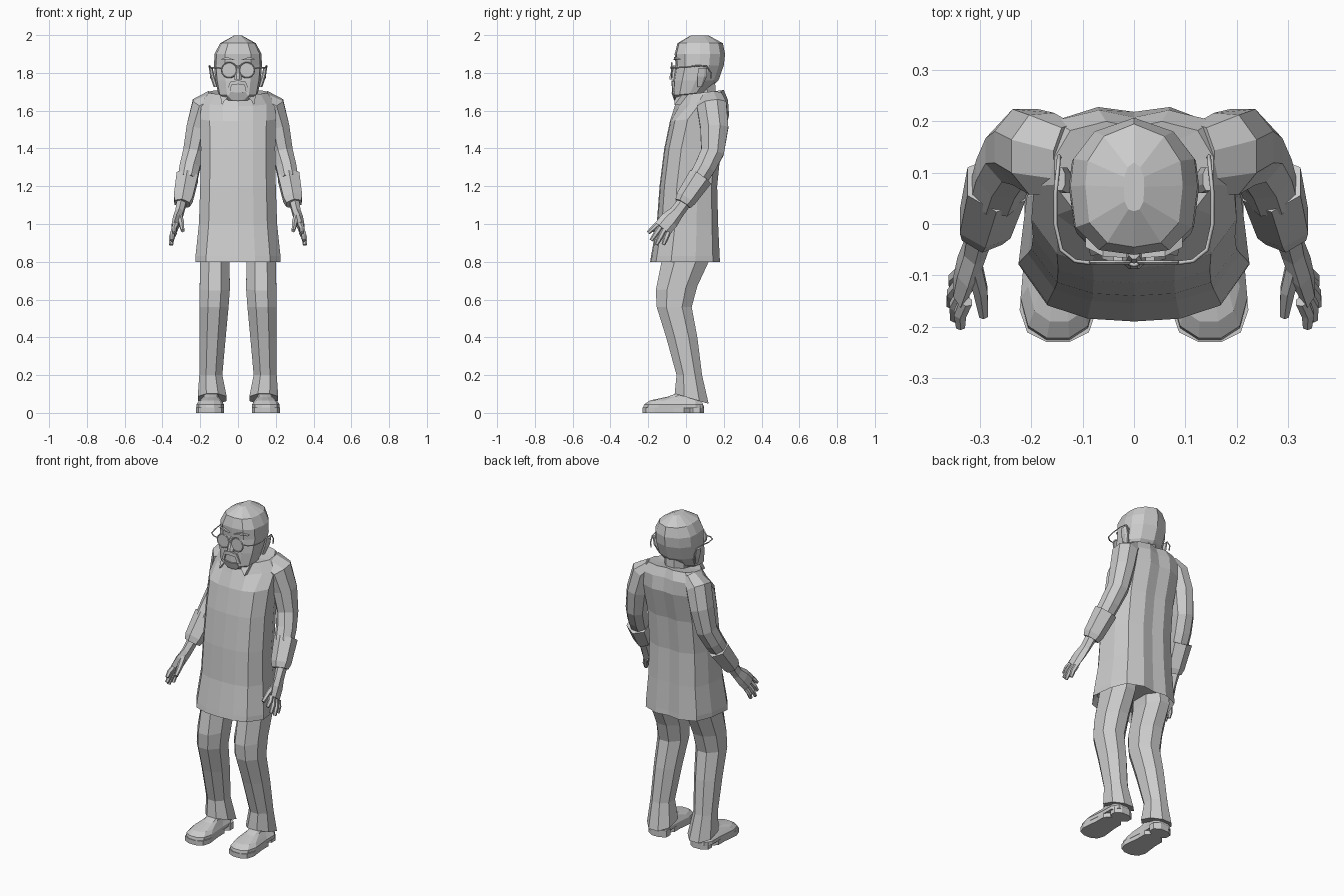
import bpy, bmesh, math
from mathutils import Vector as V


def obj(name, verts, faces, mirror=False):
    me = bpy.data.meshes.new(name)
    me.from_pydata(verts, [], faces)
    bm = bmesh.new()
    bm.from_mesh(me)
    bmesh.ops.recalc_face_normals(bm, faces=bm.faces)
    bm.to_mesh(me)
    bm.free()
    o = bpy.data.objects.new(name, me)
    bpy.context.collection.objects.link(o)
    if mirror:
        o.modifiers.new("Mirror", "MIRROR").use_mirror_merge = False
    return o


def loft(name, rings, mirror=False):
    n = len(rings[0])
    verts = [p for r in rings for p in r]
    faces = [(k * n + i, k * n + (i + 1) % n, (k + 1) * n + (i + 1) % n, (k + 1) * n + i)
             for k in range(len(rings) - 1) for i in range(n)]
    faces += [tuple(range(n)), tuple(range(len(verts) - n, len(verts)))]
    return obj(name, verts, faces, mirror)


def whole(half):
    return half + [(-x, y) for x, y in reversed(half) if x > 0]


def flat(shape, cx, hw, yf, yb, z, tilt=0):
    """Level ring of a given outline, optionally tilted front to back."""
    m, d = (yf + yb) / 2, (yb - yf) / 2
    return [V((cx + hw * x, m + d * y, z + tilt * d * y)) for x, y in shape]


def tube(name, pts, n=6, mirror=True):
    """Limb along a path of (x, y, z, half width, half depth)."""
    c = [V(p[:3]) for p in pts]
    rings = []
    for i, p in enumerate(pts):
        t = (c[min(i + 1, len(c) - 1)] - c[max(i - 1, 0)]).normalized()
        u = V((1, 0, 0))
        u = (u - t * u.dot(t)).normalized()
        v = t.cross(u)
        ang = [2 * math.pi * (k + .5) / n for k in range(n)]
        rings.append([c[i] + u * p[3] * math.cos(a) + v * p[4] * math.sin(a) for a in ang])
    return loft(name, rings, mirror)


def slab(name, pts, dy, mirror=True):
    a = [V(p) for p in pts]
    return loft(name, [a, [p + V((0, dy, 0)) for p in a]], mirror)


OCT = whole([(.41, -1), (1, -.45), (1, .45), (.41, 1)])
COAT = whole([(0, -1), (.4, -.97), (.75, -.83), (1, -.4), (.93, .3), (.76, .8), (.35, 1), (0, .94)])
YOKE = whole([(0, -1), (.4, -.82), (.77, -.45), (1, -.05), (1, .4), (.8, .85), (.35, 1), (0, .9)])
HEAD = whole([(0, -1), (.55, -.93), (.92, -.6), (1, 0), (.95, .4), (.62, .8), (0, 1)])
SHOE = whole([(.3, -1), (.8, -.85), (1, -.5), (.85, .3), (.85, .75), (.5, 1)])

# Long coat with a slightly recessed underside, sloping into the shoulder yoke
coat = [(.20, -.165, .155, .85, 0), (.225, -.19, .18, .80, 0), (.225, -.185, .178, .83, 0),
        (.207, -.155, .17, 1.0, 0), (.2, -.14, .165, 1.2, 0), (.197, -.115, .185, 1.4, 0),
        (.2, -.085, .228, 1.56, .1)]
yoke = [(.195, -.06, .222, 1.64, .12), (.155, -.035, .2, 1.695, .12), (.08, 0, .165, 1.685, .2)]
loft("coat", [flat(COAT, 0, *r) for r in coat] + [flat(YOKE, 0, *r) for r in yoke])

# Sleeves and turned-back cuffs
tube("sleeve", [(.13, .125, 1.665, .045, .075), (.18, .137, 1.625, .072, .085), (.212, .15, 1.51, .066, .08),
                (.235, .14, 1.38, .06, .066), (.255, .10, 1.30, .058, .06), (.268, .06, 1.235, .055, .055)], 8)
tube("cuff", [(.268, .078, 1.25, .066, .066), (.29, 0, 1.135, .058, .056), (.296, -.017, 1.108, .046, .046)])

# Hands: palm, four spread fingers and an inward thumb
tube("palm", [(.298, -.005, 1.12, .03, .036), (.31, -.05, 1.06, .025, .038),
              (.324, -.087, 1.02, .024, .05), (.338, -.125, .975, .017, .05)])
for i, (root, tip) in enumerate([((.328, -.15, 1.0), (.338, -.2, .953)),
                                 ((.333, -.135, .985), (.35, -.184, .913)),
                                 ((.336, -.115, .97), (.357, -.157, .89)),
                                 ((.336, -.095, .955), (.352, -.12, .89))]):
    a, b = V(root), V(tip)
    mid = a.lerp(b, .5) + V((.006, 0, 0))
    tube(f"finger_{i + 1}", [(*a, .015, .015), (*mid, .014, .014), (*b, .01, .01)])
tube("thumb", [(.312, -.08, 1.04, .018, .024), (.299, -.13, 1.005, .016, .018), (.293, -.178, .965, .01, .012)])

# Trousers, knees bent forward
legs = [(.03, .19, -.1, .12, .92, 0), (.045, .2, -.13, .12, .8, 0), (.043, .203, -.16, .06, .66, .1),
        (.05, .205, -.155, .03, .56, 0), (.065, .205, -.105, .06, .4, 0),
        (.083, .205, -.05, .085, .2, 0), (.06, .213, -.06, .12, .075, -.3)]
loft("trouser_leg", [flat(OCT, (a + b) / 2, (b - a) / 2, *r) for a, b, *r in legs], True)

# Shoes: upper, sole and heel
upper = [(.148, .073, -.227, .092, .025, 0), (.148, .073, -.222, .09, .045, 0),
         (.146, .06, -.19, .085, .062, -.03), (.142, .04, -.1, .075, .085, 0), (.14, .035, -.045, .07, .105, 0)]
loft("shoe_upper", [flat(SHOE, *r) for r in upper], True)
loft("shoe_sole", [flat(SHOE, .148, .075, -.23, .02, z) for z in (0, .028)], True)
loft("shoe_heel", [flat(OCT, .14, .06, .015, .095, z) for z in (0, .04)], True)

# Neck and faceted head
tube("neck", [(0, .085, 1.62, .07, .08), (0, .08, 1.76, .07, .08)], 8, False)
head = [(.055, -.055, .03, 1.655, 0), (.105, -.07, .11, 1.69, .1), (.12, -.068, .172, 1.76, 0),
        (.127, -.055, .2, 1.84, 0), (.124, -.06, .207, 1.9, 0),
        (.095, -.045, .195, 1.957, 0), (.02, .025, .12, 1.998, 0)]
loft("head", [flat(HEAD, 0, *r) for r in head])
loft("ear", [flat(OCT, .117, .012, .06, .085, 1.725), flat(OCT, .135, .012, .06, .11, 1.78),
             flat(OCT, .144, .01, .065, .11, 1.825)], True)

# Face: nose, brows, moustache, chin beard
loft("nose", [flat(OCT, 0, .022, -.088, -.05, 1.765), flat(OCT, 0, .018, -.086, -.05, 1.785),
              flat(OCT, 0, .01, -.068, -.045, 1.84)])
slab("brow", [(.015, -.066, 1.868), (.06, -.063, 1.885), (.095, -.045, 1.87), (.06, -.063, 1.872)], .03)
slab("moustache", [(0, -.078, 1.76), (.04, -.074, 1.755), (.062, -.068, 1.70), (.042, -.073, 1.70),
                   (.034, -.076, 1.737), (0, -.078, 1.74)], .03)
slab("chin_beard", [(0, -.077, 1.695), (.042, -.073, 1.70), (.05, -.062, 1.675), (.03, -.06, 1.655), (0, -.062, 1.652)], .03)

# Shirt collar points
slab("collar_point", [(.035, -.045, 1.69), (.095, -.02, 1.685), (.085, -.062, 1.63), (.07, -.06, 1.655)], .03)

# Round spectacles: rims, lenses, bridge, hooked temples
turn = (math.pi / 2, 0, 0)
for s in (-1, 1):
    loc = (s * .047, -.075, 1.815)
    bpy.ops.mesh.primitive_torus_add(major_segments=14, minor_segments=4, major_radius=.04,
                                     minor_radius=.004, location=loc, rotation=turn)
    bpy.context.object.name = "spectacle_rim"
    bpy.ops.mesh.primitive_cylinder_add(vertices=14, radius=.039, depth=.003, location=loc, rotation=turn)
    bpy.context.object.name = "spectacle_lens"


def wire(name, pts, mirror):
    cu = bpy.data.curves.new(name, "CURVE")
    cu.dimensions = "3D"
    cu.bevel_depth, cu.bevel_resolution = .004, 0
    sp = cu.splines.new("POLY")
    sp.points.add(len(pts) - 1)
    for q, p in zip(sp.points, pts):
        q.co = (*p, 1)
    o = bpy.data.objects.new(name, cu)
    bpy.context.collection.objects.link(o)
    if mirror:
        o.modifiers.new("Mirror", "MIRROR").use_mirror_merge = False


wire("spectacle_bridge", [(-.01, -.077, 1.822), (0, -.08, 1.83), (.01, -.077, 1.822)], False)
wire("spectacle_temple", [(.085, -.076, 1.825), (.115, -.072, 1.827), (.142, -.05, 1.828), (.153, 0, 1.83),
                          (.153, .06, 1.838), (.148, .11, 1.835), (.146, .133, 1.80), (.144, .13, 1.77)], True)
